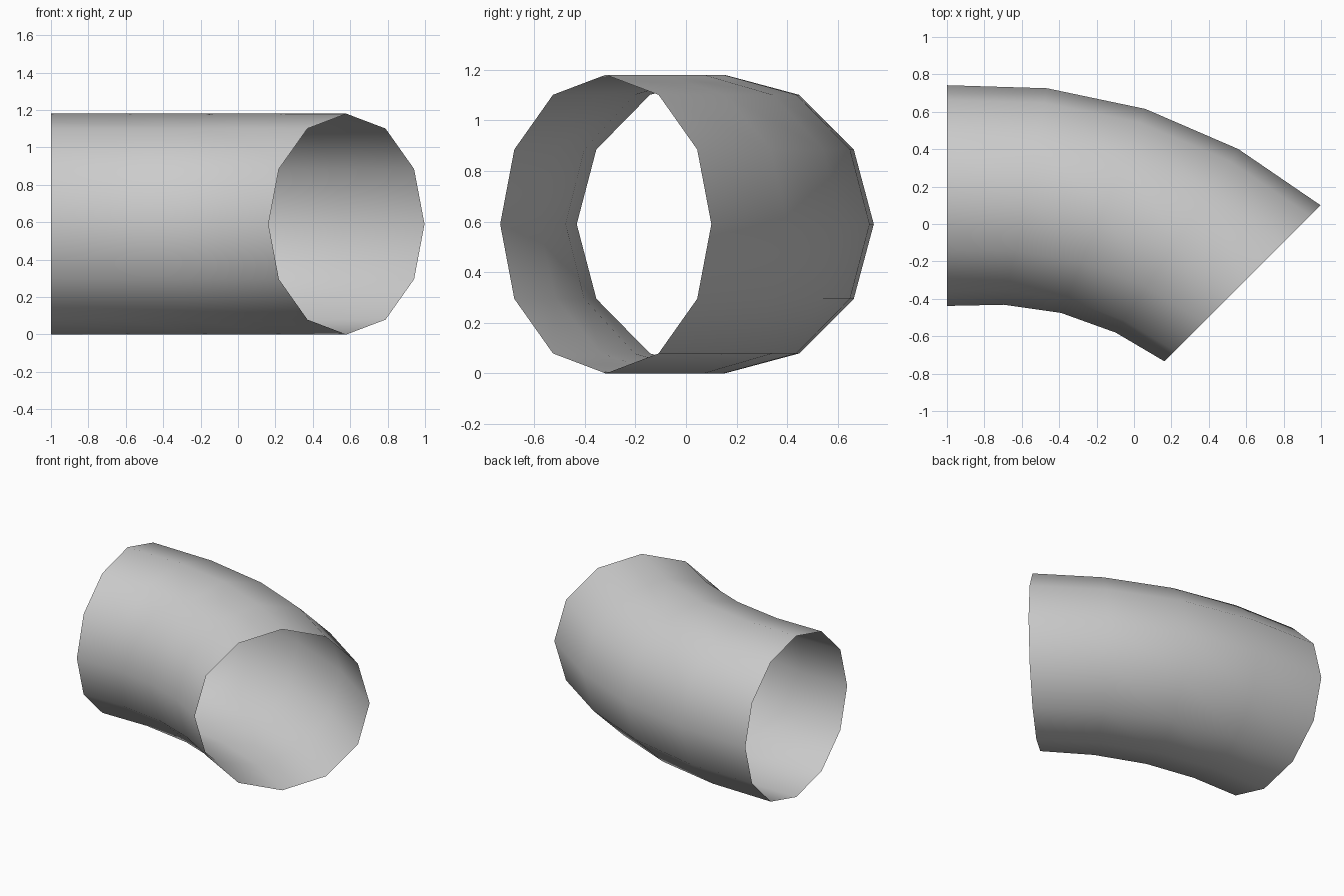
import bpy, bmesh
from math import sin, cos, radians, tau

if "Cube" in bpy.data.objects:
    bpy.data.objects.remove(bpy.data.objects["Cube"])

SIDES, R = 12, 0.59
# Centre line of the elbow (x, y); each ring turns a further 11.25 degrees
path = [(-1.0, 0.152), (-0.58, 0.147), (-0.165, 0.07), (0.23, -0.09), (0.58, -0.317)]

bm = bmesh.new()
rings = []
for i, (cx, cy) in enumerate(path):
    a = radians(11.25 * i)
    rings.append([bm.verts.new((cx + sin(a) * R * cos(tau * k / SIDES),
                                cy + cos(a) * R * cos(tau * k / SIDES),
                                R + R * sin(tau * k / SIDES)))
                  for k in range(SIDES)])

# Open-ended single wall
for r0, r1 in zip(rings, rings[1:]):
    for k in range(SIDES):
        n = (k + 1) % SIDES
        bm.faces.new((r0[k], r0[n], r1[n], r1[k])).smooth = True
bm.normal_update()
# Top faces must point up so the wall faces outward
if max(bm.faces, key=lambda f: f.calc_center_median().z).normal.z < 0:
    bmesh.ops.reverse_faces(bm, faces=bm.faces[:])

mesh = bpy.data.meshes.new("pipe_elbow")
bm.to_mesh(mesh)
bm.free()
bpy.context.collection.objects.link(bpy.data.objects.new("pipe_elbow", mesh))
